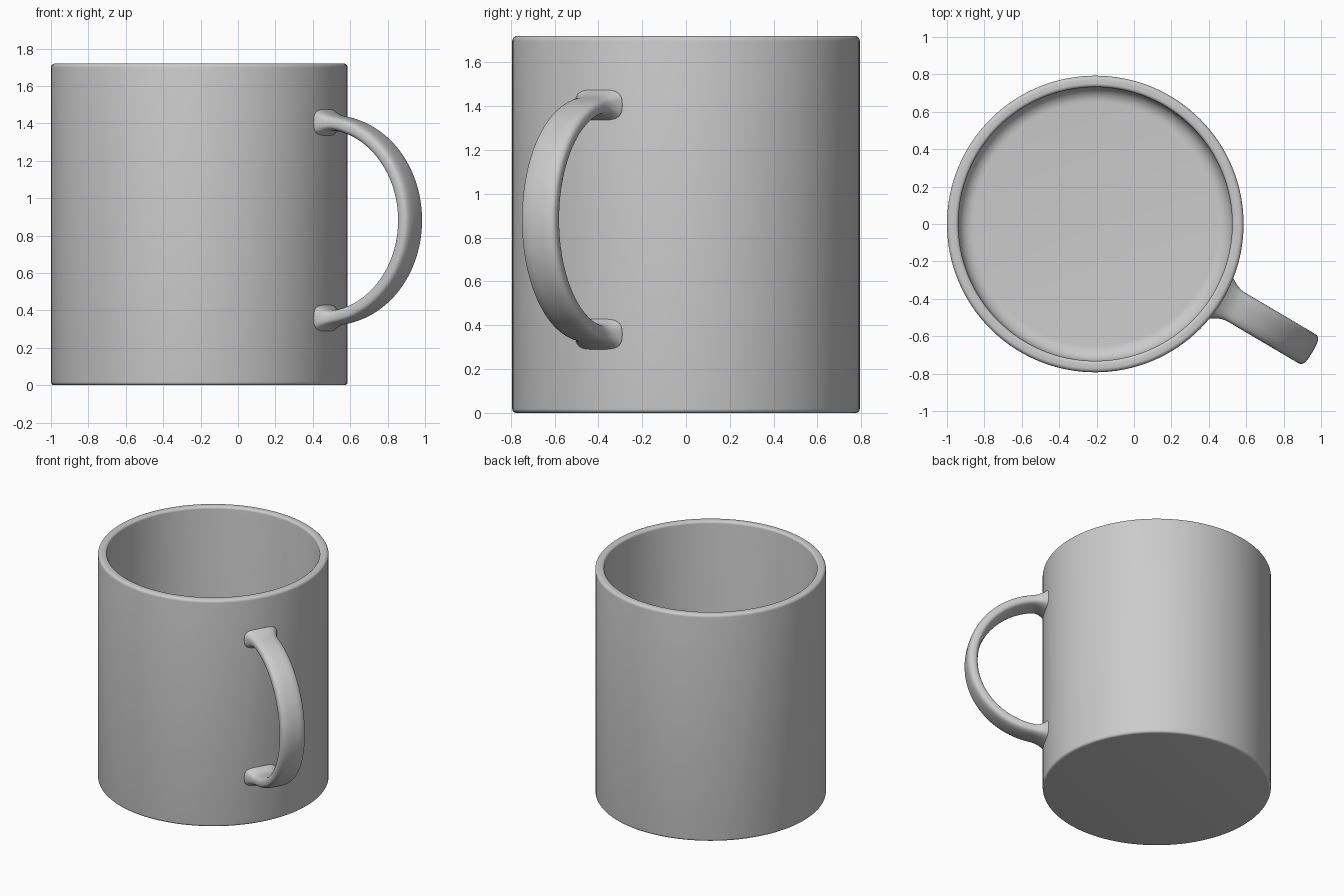
import bpy, bmesh
from math import sin, cos, pi, radians, copysign
from mathutils import Vector, Matrix

if "Cube" in bpy.data.objects:
    bpy.data.objects.remove(bpy.data.objects["Cube"])

CX = -0.207            # body axis
R, H = 0.793, 1.72     # outer radius and height
RI, FLOOR = 0.732, 0.08


def finish(bm, name, angle):
    bmesh.ops.recalc_face_normals(bm, faces=bm.faces)
    mesh = bpy.data.meshes.new(name)
    bm.to_mesh(mesh)
    bm.free()
    ob = bpy.data.objects.new(name, mesh)
    bpy.context.collection.objects.link(ob)
    bpy.ops.object.select_all(action='DESELECT')
    ob.select_set(True)
    bpy.context.view_layer.objects.active = ob
    bpy.ops.object.shade_smooth_by_angle(angle=radians(angle))
    return ob


def arc(cx, cz, r, a0, a1, n=5):
    return [(cx + r * cos(radians(a0 + (a1 - a0) * i / n)),
             cz + r * sin(radians(a0 + (a1 - a0) * i / n))) for i in range(n + 1)]


# Mug body: closed profile spun round its axis, with rounded rim, foot and inner floor
profile = ([(0, 0)] + arc(R - 0.018, 0.018, 0.018, -90, 0)
           + arc(R - 0.022, H - 0.022, 0.022, 0, 90)
           + arc(RI + 0.018, H - 0.018, 0.018, 90, 180)
           + arc(RI - 0.08, FLOOR + 0.08, 0.08, 0, -90, 8) + [(0, FLOOR)])
bm = bmesh.new()
vs = [bm.verts.new((x, 0, z)) for x, z in profile]
es = [bm.edges.new(p) for p in zip(vs, vs[1:])]
bmesh.ops.spin(bm, geom=vs + es, cent=(0, 0, 0), axis=(0, 0, 1),
               angle=2 * pi, steps=128, use_merge=True)
bmesh.ops.remove_doubles(bm, verts=bm.verts, dist=1e-5)
body = finish(bm, "mug_body", 40)
body.location.x = CX

# Handle: rounded flat strap swept along a round arc, flaring where it meets the wall
RC, ZC, A, B = 0.80, 0.882, 0.508, 0.523
HALF_T, HALF_W = 0.04, 0.09
path = []
for i in range(65):
    a = pi / 2 - pi * i / 64
    path.append((RC + A * cos(a), ZC + B * sin(a), a))
ends = [0.757, 0.772, 0.78, 0.788, 0.794]
path = ([(r, ZC + B, pi / 2) for r in ends] + path
        + [(r, ZC - B, -pi / 2) for r in reversed(ends)])
N = 32
bm = bmesh.new()
rings = []
for r, z, a in path:
    d = max(0, r - 0.785)
    flare = 0.035 * max(0, 1 - d / 0.09) ** 2
    normal = Vector((B * cos(a), 0, A * sin(a))).normalized()
    ring = []
    for k in range(N):
        c, s = cos(2 * pi * k / N), sin(2 * pi * k / N)
        u = copysign(abs(c) ** 0.65, c) * (HALF_T + flare)
        v = copysign(abs(s) ** 0.65, s) * (HALF_W + flare)
        ring.append(bm.verts.new(Vector((r, v, z)) + normal * u))
    rings.append(ring)
for p, q in zip(rings, rings[1:]):
    for k in range(N):
        j = (k + 1) % N
        bm.faces.new((p[k], p[j], q[j], q[k]))
bm.faces.new(rings[0])
bm.faces.new(rings[-1])
bm.transform(Matrix.Rotation(radians(-30.5), 4, 'Z'))
handle = finish(bm, "handle", 60)
handle.location.x = CX
